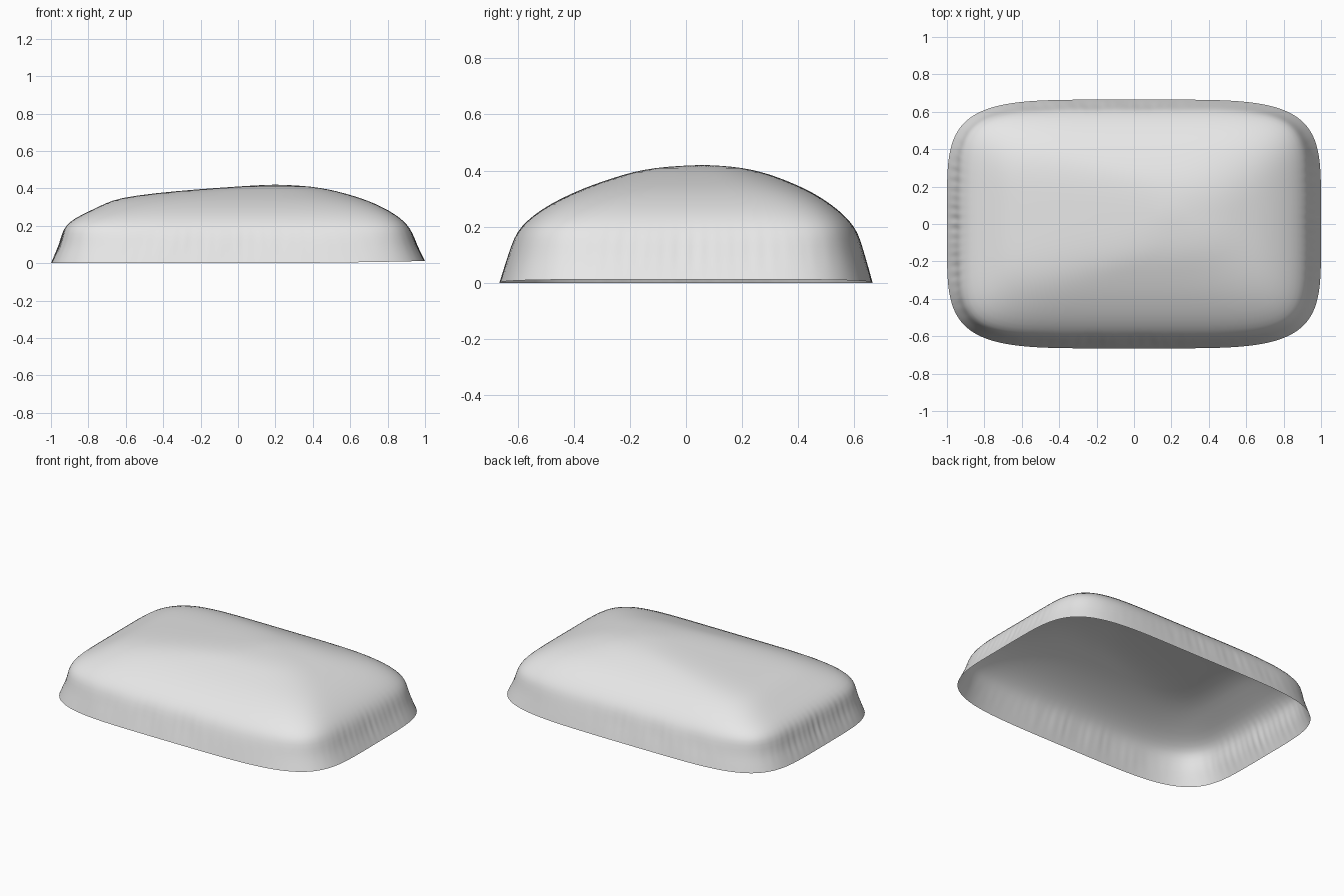
import bpy
import bmesh
import math

cube = bpy.data.objects.get("Cube")
if cube:
    bpy.data.objects.remove(cube, do_unlink=True)

# Plain grey material
grey = bpy.data.materials.new("light grey")
grey.use_nodes = True
COLOUR = (0.8, 0.8, 0.8, 1)
grey.diffuse_color = COLOUR
grey.node_tree.nodes["Principled BSDF"].inputs["Base Color"].default_value = COLOUR

# Contour levels: height, reach to -x, +x, -y, +y, corner squareness
LEVELS = [
    (0.00, 1.00, 1.00, 0.665, 0.665, 4.8),
    (0.05, 0.98, 0.977, 0.65, 0.652, 4.9),
    (0.10, 0.96, 0.957, 0.635, 0.638, 5),
    (0.16, 0.943, 0.935, 0.614, 0.62, 5.4),
    (0.20, 0.922, 0.91, 0.588, 0.6, 6),
    (0.24, 0.875, 0.87, 0.545, 0.565, 6),
    (0.28, 0.79, 0.81, 0.485, 0.517, 6),
    (0.32, 0.71, 0.73, 0.405, 0.455, 5.5),
    (0.35, 0.63, 0.65, 0.33, 0.392, 4.5),
    (0.375, 0.44, 0.565, 0.255, 0.33, 3.6),
    (0.395, 0.22, 0.485, 0.19, 0.27, 3),
    (0.41, 0.0, 0.39, 0.11, 0.2, 2.5),
    (0.417, -0.11, 0.29, 0.02, 0.13, 2),
]
SEGMENTS = 240


def ripple(x, y, c, s, z):
    """Inward pleat depth on the skirt, fading at corners and edges."""
    band = math.sin(math.pi * min(z / 0.22, 1)) ** 2
    fade = min(1, 2.5 * abs(abs(c) - abs(s)))
    if abs(c) > abs(s):
        depth = 0.018 if x < 0 else 0.010
        wave = math.sin(62 * y) + 0.3 * math.sin(37 * y)
    else:
        depth = 0.003 if 0.25 < x < 0.65 else 0.010
        wave = math.sin(57 * x) + 0.5 * math.sin(34 * x + 1)
    return depth * band * fade * 0.5 * wave


# Open domed cover, lofted through the contours
bm = bmesh.new()
rings = []
for z, left, right, front, back, power in LEVELS:
    cx, cy = (right - left) / 2, (back - front) / 2
    hx, hy = (right + left) / 2, (back + front) / 2
    ring = []
    for i in range(SEGMENTS):
        a = math.tau * i / SEGMENTS
        c, s = math.cos(a), math.sin(a)
        r = (abs(c) ** power + abs(s) ** power) ** (-1 / power)
        x, y = cx + hx * r * c, cy + hy * r * s
        d = ripple(x, y, c, s, z)
        if abs(c) > abs(s):
            x -= math.copysign(d, c)
        else:
            y -= math.copysign(d, s)
        # rim lifts slightly toward +x
        lift = 0.012 * max(0, x) ** 2 * max(0, 1 - z / 0.15)
        ring.append(bm.verts.new((x, y, z + lift)))
    rings.append(ring)

for low, high in zip(rings, rings[1:]):
    for i in range(SEGMENTS):
        j = (i + 1) % SEGMENTS
        bm.faces.new((low[i], low[j], high[j], high[i]))
apex = bm.verts.new((0.2, 0.06, 0.42))
for i in range(SEGMENTS):
    bm.faces.new((rings[-1][i], rings[-1][(i + 1) % SEGMENTS], apex))
for face in bm.faces:
    face.smooth = True

mesh = bpy.data.meshes.new("domed_cover")
bm.to_mesh(mesh)
bm.free()
mesh.materials.append(grey)
cover = bpy.data.objects.new("domed_cover", mesh)
bpy.context.collection.objects.link(cover)
smooth = cover.modifiers.new("smooth", "SUBSURF")
smooth.levels = smooth.render_levels = 1
